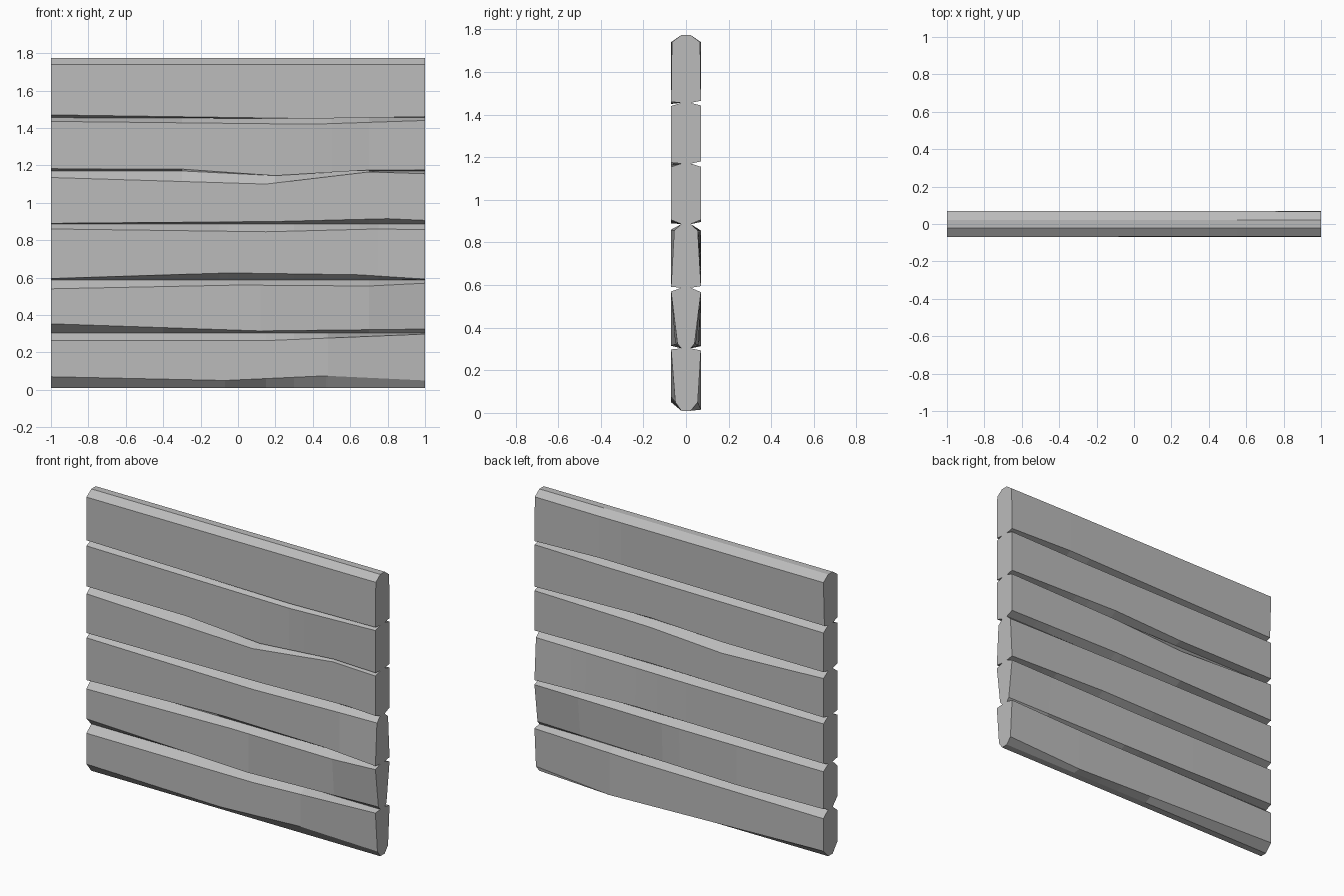
import bpy
import bmesh

FACE = 0.07      # usual half thickness of a plank
RIDGE = 0.022    # half width of the seam between planks
SEAMS = [0.01, 0.303, 0.587, 0.886, 1.17, 1.455, 1.773]

default_cube = bpy.data.objects.get("Cube")
if default_cube:
    bpy.data.objects.remove(default_cube)

grey = bpy.data.materials.new("weathered grey")
grey.use_nodes = True
colour = (0.5, 0.5, 0.5, 1)
grey.diffuse_color = colour
shader = next(n for n in grey.node_tree.nodes if n.type == 'BSDF_PRINCIPLED')
shader.inputs["Base Color"].default_value = colour
shader.inputs["Roughness"].default_value = 0.8


def sample(edge, x):
    """Chamfer height and half thickness along one hewn edge."""
    points = [(p + (FACE,))[:3] for p in edge]
    for a, b in zip(points, points[1:]):
        if x <= b[0]:
            t = (x - a[0]) / (b[0] - a[0])
            return [a[i] + t * (b[i] - a[i]) for i in (1, 2)]
    return points[-1][1:]


def plank(name, row, front_low, front_high, back_low, back_high):
    """Loft an eight-sided section through every hewing mark."""
    bottom, top = SEAMS[row], SEAMS[row + 1]
    edges = (front_low, front_high, back_low, back_high)
    stations = sorted({p[0] for edge in edges for p in edge})
    bm = bmesh.new()
    rings = []
    for x in stations:
        (fl, fld), (fh, fhd), (bl, bld), (bh, bhd) = [sample(e, x) for e in edges]
        section = [(-RIDGE, bottom), (-fld, bottom + fl), (-fhd, top - fh),
                   (-RIDGE, top), (RIDGE, top), (bhd, top - bh),
                   (bld, bottom + bl), (RIDGE, bottom)]
        rings.append([bm.verts.new((x, y, z)) for y, z in section])
    for a, b in zip(rings, rings[1:]):
        for i in range(len(a)):
            j = (i + 1) % len(a)
            bm.faces.new((a[i], b[i], b[j], a[j]))
    bm.faces.new(rings[0])
    bm.faces.new(rings[-1][::-1])
    bmesh.ops.recalc_face_normals(bm, faces=bm.faces)
    mesh = bpy.data.meshes.new(name)
    bm.to_mesh(mesh)
    bm.free()
    mesh.materials.append(grey)
    bpy.context.collection.objects.link(bpy.data.objects.new(name, mesh))


# Edges: (x, chamfer height[, half thickness]), front low/high then back low/high
plank("bottom_plank", 0,
      [(-1, .06), (-.07, .04), (.47, .065), (1, .04, .05)],
      [(-1, .04), (.15, .04), (1, .005)],
      [(-1, .05), (.48, .005), (1, .04, .055)],
      [(-1, .04), (.3, .03), (1, .01)])
plank("second_plank", 1,
      [(-1, .05), (.12, .012), (1, .022, .04)],
      [(-1, .047), (0, .027), (.7, .032), (1, .017)],
      [(-1, .02), (-.4, .01), (1, .022, .04)],
      [(-1, .03), (0, .03), (1, .02)])
plank("third_plank", 2,
      [(-1, .008), (-.05, .038), (.65, .028), (1, .005)],
      [(-1, .026), (.15, .041), (.75, .026), (1, .03, .055)],
      [(-1, .02), (.3, .03), (1, .008)],
      [(-1, .03), (-.1, .03), (1, .03, .055)])
plank("fourth_plank", 3,
      [(-1, .004), (.2, .014), (.8, .029), (1, .02)],
      [(-1, .035), (.15, .07), (.7, .005), (1, .015)],
      [(-1, .01), (.2, .03), (1, .02)],
      [(-1, .03), (-.3, .06), (.2, .03), (1, .015)])
plank("fifth_plank", 4,
      [(-1, .012), (-.3, .01), (.2, -.025), (.7, .005, .055), (1, .005)],
      [(-1, .02), (.4, .035), (1, .015)],
      [(-1, .01), (-.3, .01), (.2, .03), (1, .01)],
      [(-1, .03), (.5, .02), (1, .012)])
plank("top_plank", 5,
      [(-1, .015), (.4, -.005), (1, .005)],
      [(-1, .033), (1, .033, .066)],
      [(-1, .01, .06), (.55, .025), (1, .01)],
      [(-1, .033), (.55, .033), (1, .033, .066)])
